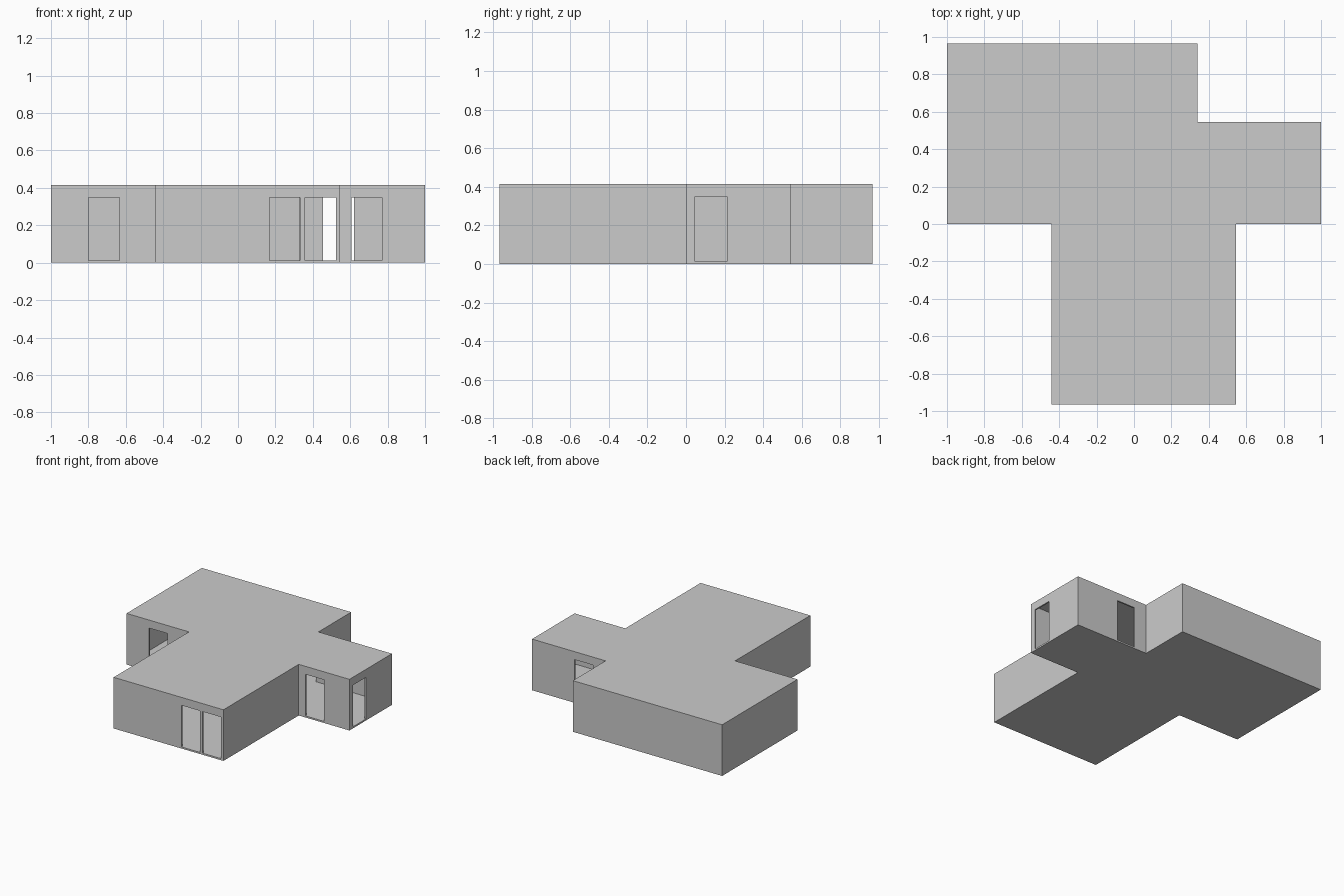
import bpy
from mathutils import Vector

if "Cube" in bpy.data.objects:
    bpy.data.objects.remove(bpy.data.objects["Cube"])

HEIGHT, WALL = 0.415, 0.012
SILL, DOOR_TOP, DOOR_W = 0.012, 0.35, 0.165

# Floor plan, counter-clockwise
PLAN = [Vector(p) for p in [
    (-0.44, -0.965), (0.545, -0.965), (0.545, 0), (1, 0), (1, 0.545),
    (0.34, 0.545), (0.34, 0.965), (-1, 0.965), (-1, 0), (-0.44, 0)]]


def inset(plan, t):
    """Move every wall of a right-angled plan inwards by t."""
    out = []
    for i, p in enumerate(plan):
        a = (p - plan[i - 1]).normalized()
        b = (plan[(i + 1) % len(plan)] - p).normalized()
        out.append(p + t * (Vector((-a.y, a.x)) + Vector((-b.y, b.x))))
    return out


def prism(name, plan, z0, z1):
    n = len(plan)
    verts = [(p[0], p[1], z) for z in (z0, z1) for p in plan]
    faces = [list(range(n))[::-1], list(range(n, 2 * n))]
    faces += [(i, (i + 1) % n, n + (i + 1) % n, n + i) for i in range(n)]
    mesh = bpy.data.meshes.new(name)
    mesh.from_pydata(verts, [], faces)
    obj = bpy.data.objects.new(name, mesh)
    bpy.context.collection.objects.link(obj)
    return obj


def cut(target, cutter):
    cutter.hide_render = True
    mod = target.modifiers.new("cut", 'BOOLEAN')
    mod.operation, mod.solver, mod.object = 'DIFFERENCE', 'EXACT', cutter
    bpy.context.view_layer.objects.active = target
    bpy.ops.object.modifier_apply(modifier=mod.name)
    bpy.data.objects.remove(cutter)


# Hollow building shell with floor and flat roof
shell = prism("building_shell", PLAN, 0, HEIGHT)
cut(shell, prism("room_cutter", inset(PLAN, WALL), SILL, HEIGHT - WALL))

# Doorways: centre of each opening, and whether its wall runs along x
DOORS = [(0.25, -0.965, True), (0.441, -0.965, True), (-0.717, 0, True),
         (0.688, 0, True), (0.537, 0.545, True), (1, 0.13, False)]
for x, y, along_x in DOORS:
    hx, hy = (DOOR_W / 2, 0.03) if along_x else (0.03, DOOR_W / 2)
    box = [(x - hx, y - hy), (x + hx, y - hy), (x + hx, y + hy), (x - hx, y + hy)]
    cut(shell, prism("door_cutter", box, SILL + 0.001, DOOR_TOP))
